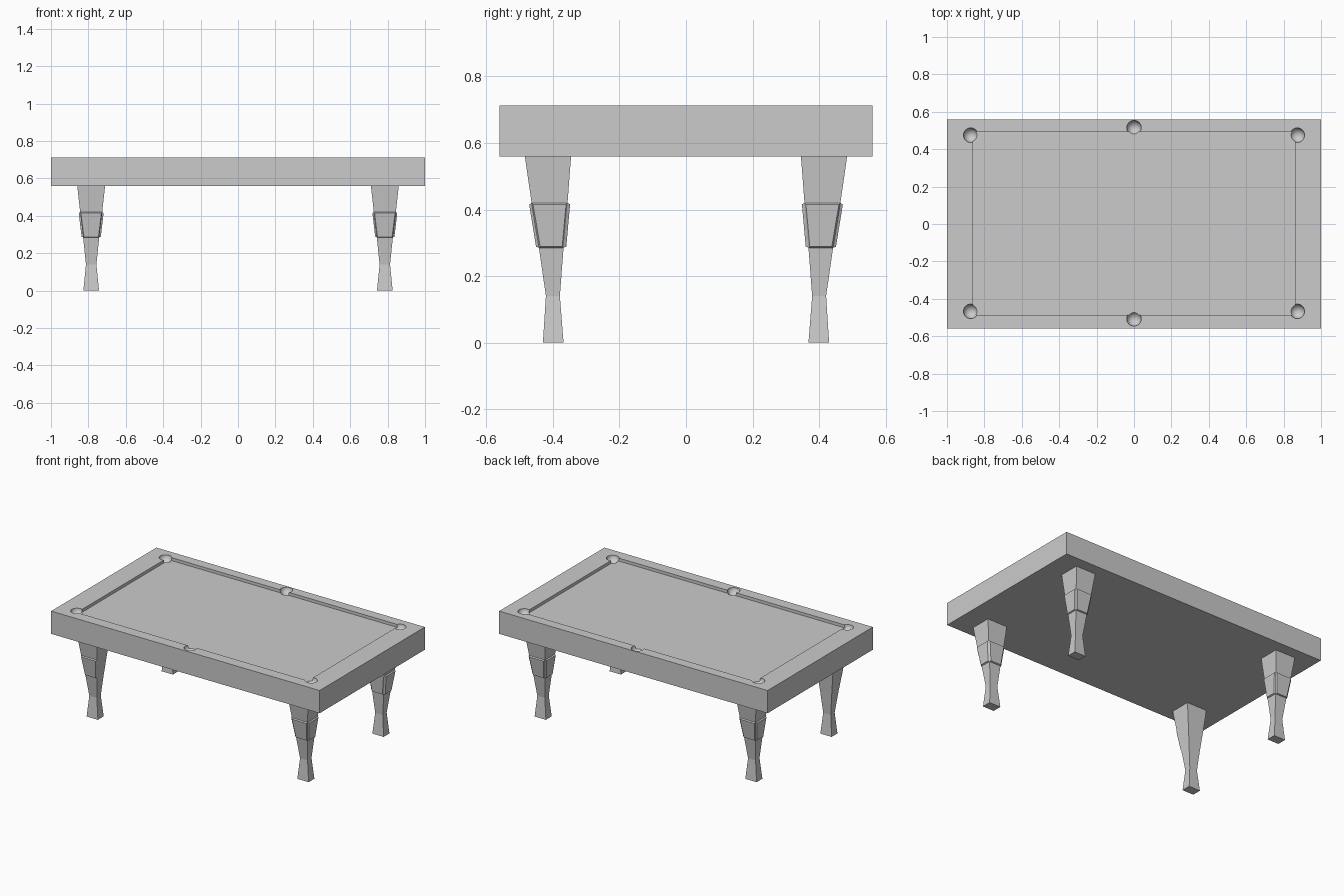
import bpy, bmesh
from mathutils import Matrix, Vector

if "Cube" in bpy.data.objects:
    bpy.data.objects.remove(bpy.data.objects["Cube"])


def new_object(name, bm):
    bmesh.ops.recalc_face_normals(bm, faces=bm.faces)
    mesh = bpy.data.meshes.new(name)
    bm.to_mesh(mesh)
    bm.free()
    obj = bpy.data.objects.new(name, mesh)
    bpy.context.collection.objects.link(obj)
    return obj


def box(name, lo, hi):
    lo, hi = Vector(lo), Vector(hi)
    size = hi - lo
    bm = bmesh.new()
    bmesh.ops.create_cube(bm, size=1, matrix=Matrix.Translation((lo + hi) / 2)
                          @ Matrix.Diagonal((*size, 1)))
    return new_object(name, bm)


def cut(target, cutter):
    mod = target.modifiers.new("cut", 'BOOLEAN')
    mod.operation = 'DIFFERENCE'
    mod.solver = 'EXACT'
    mod.object = cutter
    bpy.context.view_layer.objects.active = target
    bpy.ops.object.modifier_apply(modifier=mod.name)
    bpy.data.objects.remove(cutter)


# Table body with sunken playing bed
TOP, OFF = 0.713, 0.004
table = box("table_top", (-1, -0.56, 0.56), (1, 0.56, TOP))
cut(table, box("bed_cutter", (-0.86, -0.49 + OFF, TOP - 0.02), (0.86, 0.49 + OFF, TOP + 0.1)))

# Six round pocket bowls
bm = bmesh.new()
for x, y in [(-0.873, 0.471), (0, 0.511), (0.873, 0.471)]:
    for s in (-1, 1):
        bmesh.ops.create_uvsphere(bm, u_segments=32, v_segments=17, radius=0.039,
                                  matrix=Matrix.Translation((x, s * y + OFF, TOP)))
cut(table, new_object("pocket_cutter", bm))
bpy.ops.object.select_all(action='DESELECT')
table.select_set(True)
bpy.context.view_layer.objects.active = table
bpy.ops.object.shade_smooth_by_angle(angle=0.5)

# Leg sections: z, half width in x, inner y, outer y
SECTIONS = [(0.0, 0.042, 0.368, 0.43), (0.14, 0.028, 0.379, 0.421),
            (0.285, 0.043, 0.368, 0.442), (0.42, 0.059, 0.356, 0.464),
            (0.565, 0.075, 0.345, 0.485)]


def leg(name, sx, sy):
    bm = bmesh.new()
    rings = []
    for z, w, y0, y1 in SECTIONS:
        rings.append([bm.verts.new((sx * (0.785 + dx), sy * y, z)) for dx, y in
                      ((-w, y0), (w, y0), (w, y1), (-w, y1))])
    bm.faces.new(rings[0])
    bm.faces.new(rings[-1])
    panels = []
    for k, (a, b) in enumerate(zip(rings, rings[1:])):
        for i in range(4):
            j = (i + 1) % 4
            f = bm.faces.new((a[i], a[j], b[j], b[i]))
            # the front left leg only carries a panel on its front face
            if k == 2 and (i == 2 or (sx, sy) != (-1, -1)):
                panels.append(f)
    bmesh.ops.recalc_face_normals(bm, faces=bm.faces)
    # Raised bevelled panels
    bmesh.ops.inset_individual(bm, faces=panels, thickness=0.006, depth=0.008)
    return new_object(name, bm)


for sx, side in ((-1, "left"), (1, "right")):
    for sy, end in ((-1, "front"), (1, "back")):
        leg(f"{end}_{side}_leg", sx, sy)
